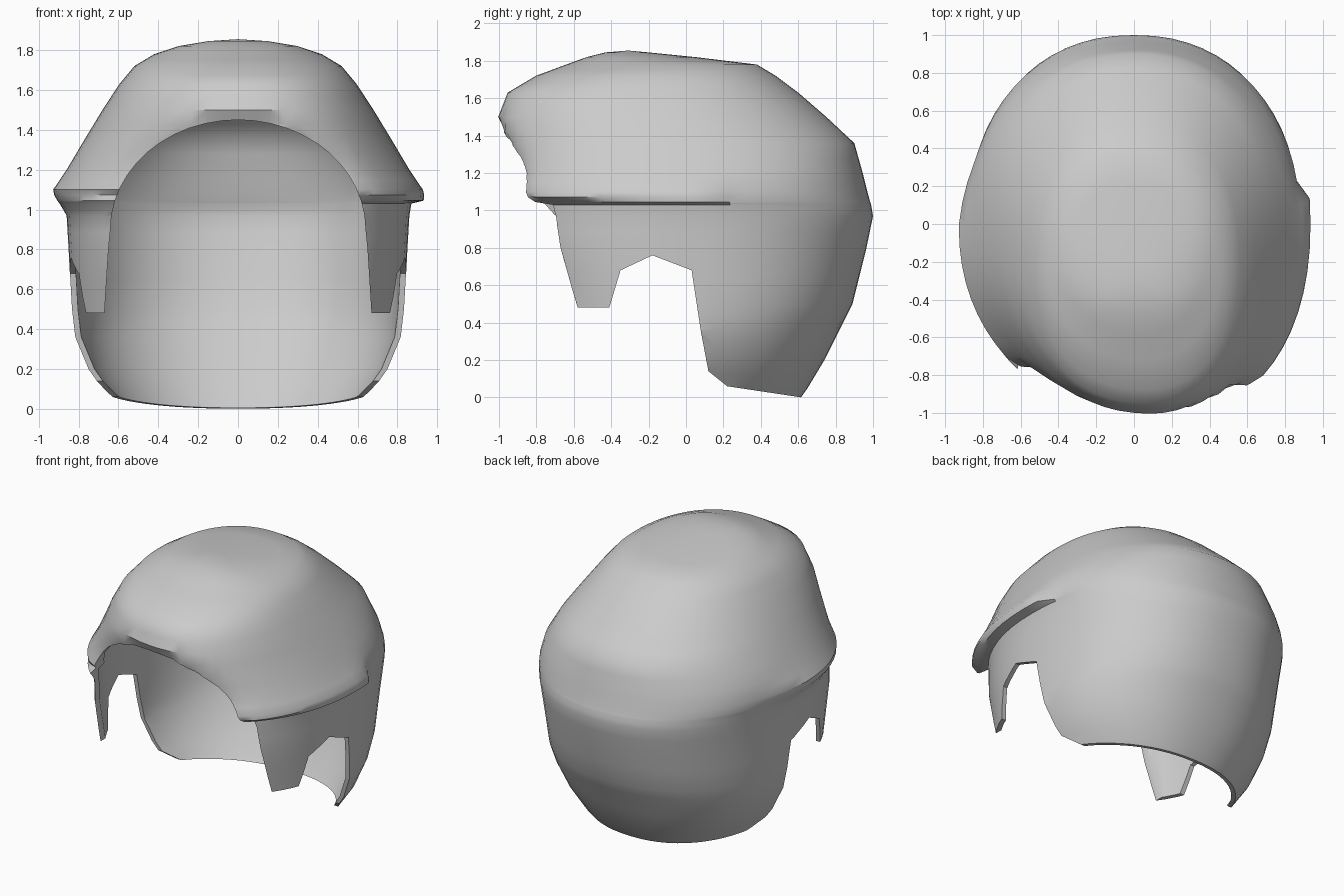
import bpy, bmesh
from math import sin, cos, pi, copysign, hypot

if "Cube" in bpy.data.objects:
    bpy.data.objects.remove(bpy.data.objects["Cube"], do_unlink=True)

grey = bpy.data.materials.new("shell grey")
grey.use_nodes = True
colour = (0.6, 0.6, 0.6, 1)
grey.diffuse_color = colour
grey.node_tree.nodes["Principled BSDF"].inputs["Base Color"].default_value = colour

# Shell levels: height, front reach, back reach, half width
LEVELS = [
    (-.02, -.70, .60, .60), (.05, -.74, .65, .66), (.2, -.82, .74, .76),
    (.36, -.87, .82, .82), (.5, -.9, .89, .835), (.8, -.97, .965, .85),
    (.97, -.97, 1, .86), (1.03, -.96, .99, .87), (1.045, -.96, .985, .875),
    (1.1, -.98, .97, .88), (1.2, -1.01, .945, .86), (1.36, -1.01, .9, .765),
    (1.5, -1, .75, .68), (1.63, -.95, .6, .595), (1.72, -.8, .48, .52),
    (1.78, -.64, .38, .42), (1.82, -.53, .05, .3), (1.845, -.43, -.2, .15)]
SIDES = 64
WALL = .03
ARCH_W, ARCH_H, ARCH_Z = .64, .55, .9


def clamp(v):
    return max(0.0, min(1.0, v))


def power(v):
    return copysign(abs(v) ** (2 / 2.2), v)


def brow_bulge(x, y, z):
    """Overhanging brow: a hard ledge on the left, a soft swell on the right."""
    if x > 0:
        side = 1 if y < .15 else 0
        rise = clamp((z - 1.03) / .015)
    else:
        side = clamp((.35 - y) / .35)
        rise = clamp((z - .97) / .13)
    return .065 * side * rise * clamp((1.2 - z) / .12)


def shell_point(level, angle, inset):
    z, front, back, wide = level
    front, back, wide = front + inset, back - inset, wide - inset
    x = wide * power(cos(angle))
    y = (front + back) / 2 + (back - front) / 2 * power(sin(angle))
    if not inset:
        swell = 1 + brow_bulge(x, y, z)
        x, y = x * swell, y * swell
    if z > 1.05:
        # Slight lean of the brow, and its edge rolled in around the face arch
        y -= .1 * x * max(0, -y)
        if y < -.4:
            r = hypot(x / ARCH_W, (z - ARCH_Z) / ARCH_H)
            y += .04 * clamp((1.1 - r) / .1) ** 2
    return x, y, z - inset * clamp((z - 1.4) / .45)


def build_shell():
    rows = []
    for a, b in zip(LEVELS, LEVELS[1:]):
        rows += [a, tuple((p + q) / 2 for p, q in zip(a, b))]
    rows.append(LEVELS[-1])
    bm = bmesh.new()
    bottoms = []
    for inset in (0, WALL):
        rings = [[bm.verts.new(shell_point(row, 2 * pi * i / SIDES, inset))
                  for i in range(SIDES)] for row in rows]
        pole = bm.verts.new((0, -.31, 1.855 - inset))
        for i in range(SIDES):
            j = (i + 1) % SIDES
            for low, high in zip(rings, rings[1:]):
                bm.faces.new((low[i], low[j], high[j], high[i]))
            bm.faces.new((rings[-1][i], rings[-1][j], pole))
        bottoms.append(rings[0])
    outer, inner = bottoms
    for i in range(SIDES):
        j = (i + 1) % SIDES
        bm.faces.new((outer[i], inner[i], inner[j], outer[j]))
    return finish("helmet_shell", bm)


def finish(name, bm):
    bmesh.ops.recalc_face_normals(bm, faces=bm.faces)
    mesh = bpy.data.meshes.new(name)
    bm.to_mesh(mesh)
    bm.free()
    mesh.materials.append(grey)
    obj = bpy.data.objects.new(name, mesh)
    bpy.context.collection.objects.link(obj)
    return obj


def prism(name, outline, place, start, end):
    """Closed prism from a flat outline, used as a cutter."""
    bm = bmesh.new()
    a = [bm.verts.new(place(u, v, start)) for u, v in outline]
    b = [bm.verts.new(place(u, v, end)) for u, v in outline]
    bm.faces.new(a)
    bm.faces.new(b[::-1])
    for i in range(len(a)):
        j = (i + 1) % len(a)
        bm.faces.new((a[i], b[i], b[j], a[j]))
    obj = finish(name, bm)
    obj.hide_render = True
    return obj


shell = build_shell()

# Face opening: an arch with cheek edges below it
arch = [(ARCH_W * cos(pi * i / 24), ARCH_Z + ARCH_H * sin(pi * i / 24))
        for i in range(25)]
cheek = [(.65, .8), (.67, .48), (.67, -.2)]
arch += [(-x, z) for x, z in cheek] + cheek[::-1]
face_cutter = prism("face_cutter", arch, lambda u, v, d: (u, d, v), -2, -.25)

# Lower edge: cheek tip, ear notch and neck rim
edge = [(-2, -.2), (-2, .48), (-.41, .48), (-.35, .68), (-.18, .76), (.03, .68),
        (.08, .35), (.12, .14), (.22, .06), (.62, 0), (2, 0), (2, -.2)]
edge_cutter = prism("edge_cutter", edge, lambda u, v, d: (d, u, v), -2, 2)

cutters = (face_cutter, edge_cutter)
for cutter in cutters:
    mod = shell.modifiers.new(cutter.name, "BOOLEAN")
    mod.operation = "DIFFERENCE"
    mod.solver = "EXACT"
    mod.object = cutter

# Bake the cuts and drop the cutters
graph = bpy.context.evaluated_depsgraph_get()
baked = bpy.data.meshes.new_from_object(shell.evaluated_get(graph))
shell.modifiers.clear()
shell.data = baked
for cutter in cutters:
    bpy.data.objects.remove(cutter, do_unlink=True)

for obj in bpy.context.selected_objects:
    obj.select_set(False)
shell.select_set(True)
bpy.context.view_layer.objects.active = shell
bpy.ops.object.shade_smooth_by_angle(angle=.7)
